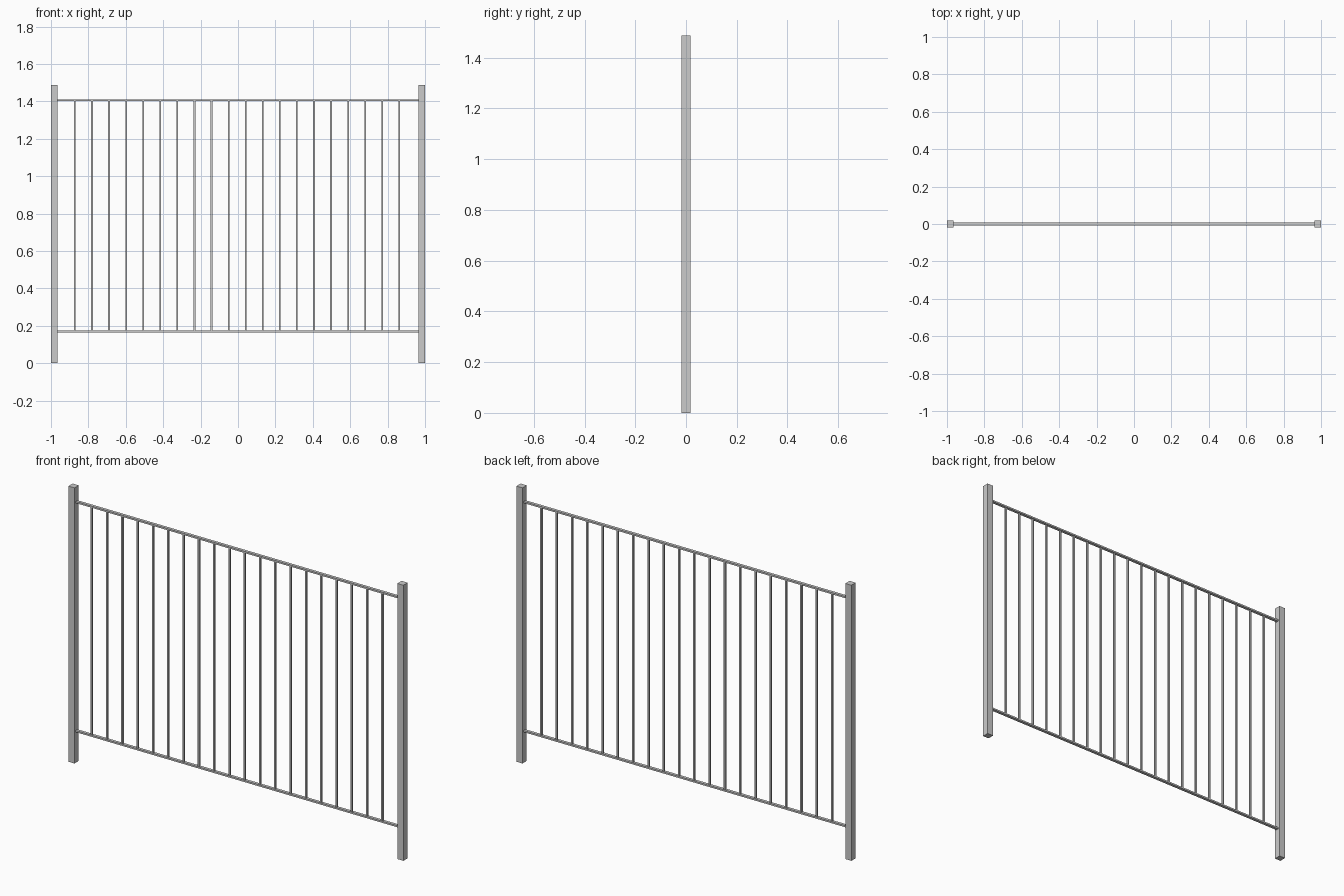
import bpy

if "Cube" in bpy.data.objects:
    bpy.data.objects.remove(bpy.data.objects["Cube"])


def box(name, x, z0, z1, wx, wy):
    """Box centred on x and y = 0, spanning z0 to z1."""
    bpy.ops.mesh.primitive_cube_add(size=1, location=(x, 0, (z0 + z1) / 2))
    ob = bpy.context.object
    ob.name = name
    ob.scale = (wx, wy, z1 - z0)
    bpy.ops.object.transform_apply(location=False, rotation=False, scale=True)
    return ob


POST = 0.036
HEIGHT = 1.487
RAIL_T = 0.009
RAIL_W = 0.016
LOW, HIGH = 0.170, 1.406    # rail centre heights

# End posts
for side, sx in (("left", -1), ("right", 1)):
    box(f"{side}_post", sx * (1 - POST / 2), 0, HEIGHT, POST, POST)

# Horizontal rails between the posts
for name, z in (("bottom_rail", LOW), ("top_rail", HIGH)):
    box(name, 0, z - RAIL_T / 2, z + RAIL_T / 2, 2 - 2 * POST, RAIL_W)

# Evenly spaced upright bars
FIRST, STEP, COUNT = -0.872, 0.0913, 20
for i in range(COUNT):
    box(f"upright_bar_{i + 1:02d}", FIRST + i * STEP,
        LOW + RAIL_T / 2, HIGH - RAIL_T / 2, 0.009, 0.009)
